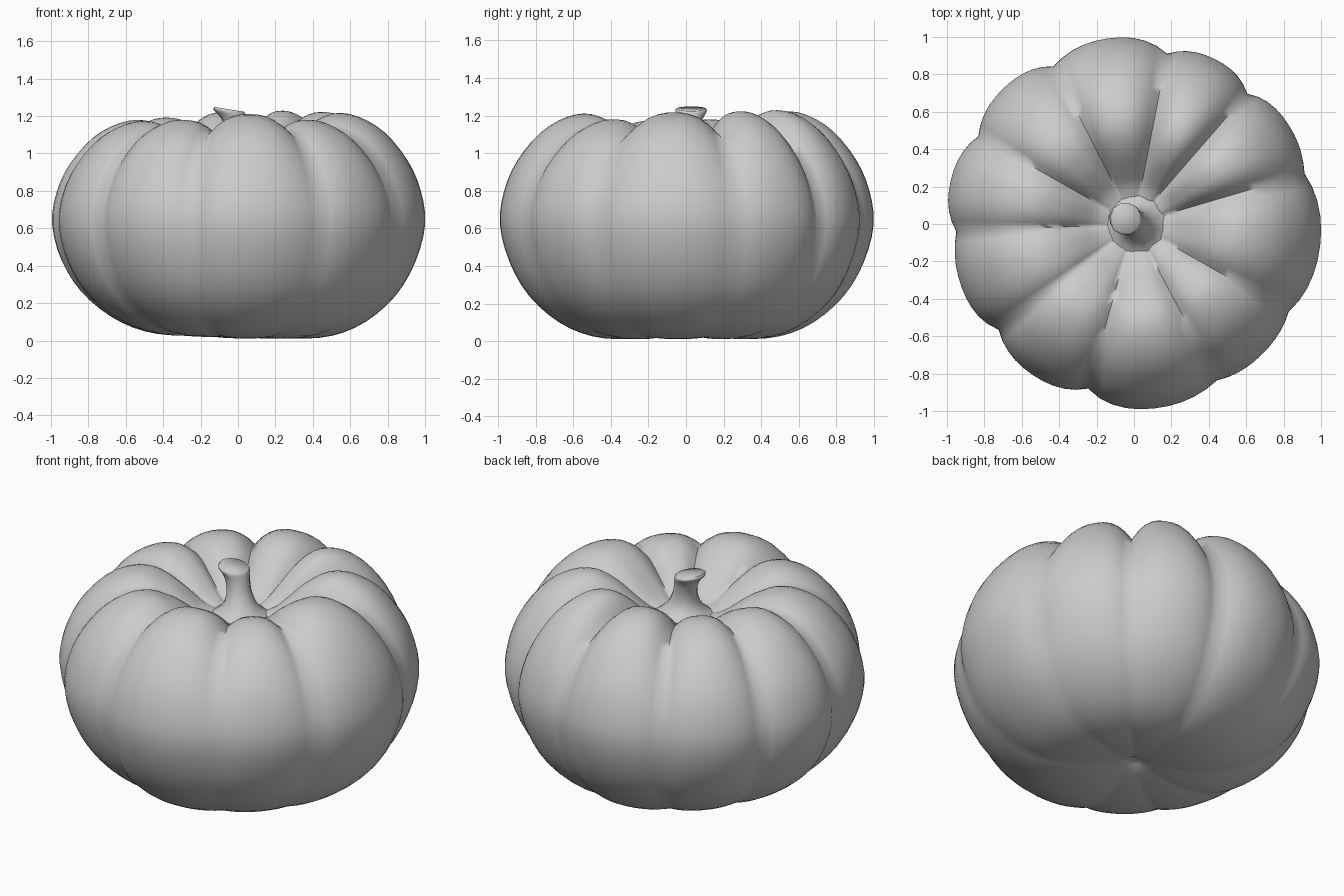
import bpy, bmesh
from math import radians, cos, sin, pi
from mathutils import Vector

if "Cube" in bpy.data.objects:
    bpy.data.objects.remove(bpy.data.objects["Cube"])

# Cross-sections (radius, height), bottom to stem bowl: lobe crest and groove
CREST = [(.02, .075), (.10, .045), (.30, .012), (.5, .025), (.68, .10), (.84, .24), (.945, .42),
         (.997, .62), (.975, .80), (.905, .965), (.78, 1.12), (.64, 1.205), (.51, 1.22),
         (.39, 1.165), (.29, 1.08), (.21, 1.01), (.13, .975)]
GROOVE = [(.02, .075), (.10, .045), (.30, .02), (.5, .038), (.67, .115), (.815, .255), (.90, .43),
          (.937, .62), (.91, .78), (.83, .93), (.71, 1.05), (.57, 1.11), (.45, 1.105),
          (.36, 1.065), (.275, 1.02), (.205, .985), (.13, .97)]
# Groove directions (degrees), groove radius, lobe radius and lobe height factors
ANGLES = [16.5, 49, 79, 117, 150.6, 182.4, 218, 254.4, 298, 330.4]
GROOVE_R = [1.015, .985, .99, 1.01, 1.02, 1.015, .98, .975, 1.01, 1.015]
LOBE_R = [.985, .985, 1.005, 1.01, 1.01, .985, .975, .995, .98, 1.005]
LOBE_H = [1.0, 1.005, 1.0, .975, .965, .96, .965, .99, .965, .995]
STEPS = 10


def smooth_path(points, sub):
    """Catmull-Rom curve through the points."""
    p = [Vector(q) for q in points]
    p = [2 * p[0] - p[1]] + p + [2 * p[-1] - p[-2]]
    out = []
    for i in range(1, len(p) - 2):
        a, b, c, d = p[i - 1:i + 3]
        for k in range(sub):
            t = k / sub
            out.append(.5 * (2 * b + (c - a) * t + (2 * a - 5 * b + 4 * c - d) * t * t
                             + (3 * b - a - 3 * c + d) * t ** 3))
    return out + [p[-2]]


def skin(name, rings, angle):
    """Join closed rings of points into a capped, smooth-shaded object."""
    bm = bmesh.new()
    loops = [[bm.verts.new(c) for c in ring] for ring in rings]
    for lo, hi in zip(loops, loops[1:]):
        for j in range(len(lo)):
            k = (j + 1) % len(lo)
            bm.faces.new((lo[j], lo[k], hi[k], hi[j]))
    bm.faces.new(loops[0][::-1])
    bm.faces.new(loops[-1])
    mesh = bpy.data.meshes.new(name)
    bm.to_mesh(mesh)
    bm.free()
    ob = bpy.data.objects.new(name, mesh)
    bpy.context.collection.objects.link(ob)
    bpy.ops.object.select_all(action='DESELECT')
    ob.select_set(True)
    bpy.context.view_layer.objects.active = ob
    bpy.ops.object.shade_smooth_by_angle(angle=radians(angle))
    return ob


# Ribbed body: ten uneven lobes bulging between grooves
rings = []
for c, g in zip(smooth_path(CREST, 3), smooth_path(GROOVE, 3)):
    ring = []
    for i in range(10):
        n = (i + 1) % 10
        width = (ANGLES[n] - ANGLES[i]) % 360
        for k in range(STEPS):
            t = k / STEPS
            a = radians(ANGLES[i] + width * t)
            bulge = 1 - abs(2 * t - 1) ** 2.5
            gr = g.x * (GROOVE_R[i] * (1 - t) + GROOVE_R[n] * t)
            r = gr + (c.x * LOBE_R[i] - gr) * bulge
            top = min(max((c.y - .6) / .6, 0), 1) * min(max((c.x - .13) / .3, 0), 1)
            cz = c.y * (1 + (LOBE_H[i] - 1) * top)
            x = r * cos(a)
            lift = .05 * max(-x, 0) * max(1 - c.y / .5, 0)  # left underside sits higher
            ring.append((x, r * sin(a), g.y + (cz - g.y) * bulge + lift))
    rings.append(ring)
skin("pumpkin_body", rings, 80)

# Leaning stem with flared foot and slanted cut top: (x, y, z, radius)
stem = smooth_path([(.02, 0, .95, .21), (.02, 0, .99, .135), (.015, 0, 1.04, .09),
                    (0, .01, 1.11, .068), (-.02, .02, 1.18, .070),
                    (-.045, .027, 1.222, .086), (-.047, .028, 1.236, .08)], 3)
rings = []
for i, p in enumerate(stem):
    slant = .16 * i / (len(stem) - 1)
    ring = []
    for j in range(12):
        a = 2 * pi * j / 12 + .3
        r = p.w * (1 + .04 * cos(6 * a))
        ring.append((p.x + r * cos(a), p.y + r * sin(a), p.z - slant * r * cos(a)))
    rings.append(ring)
skin("stem", rings, 60)
